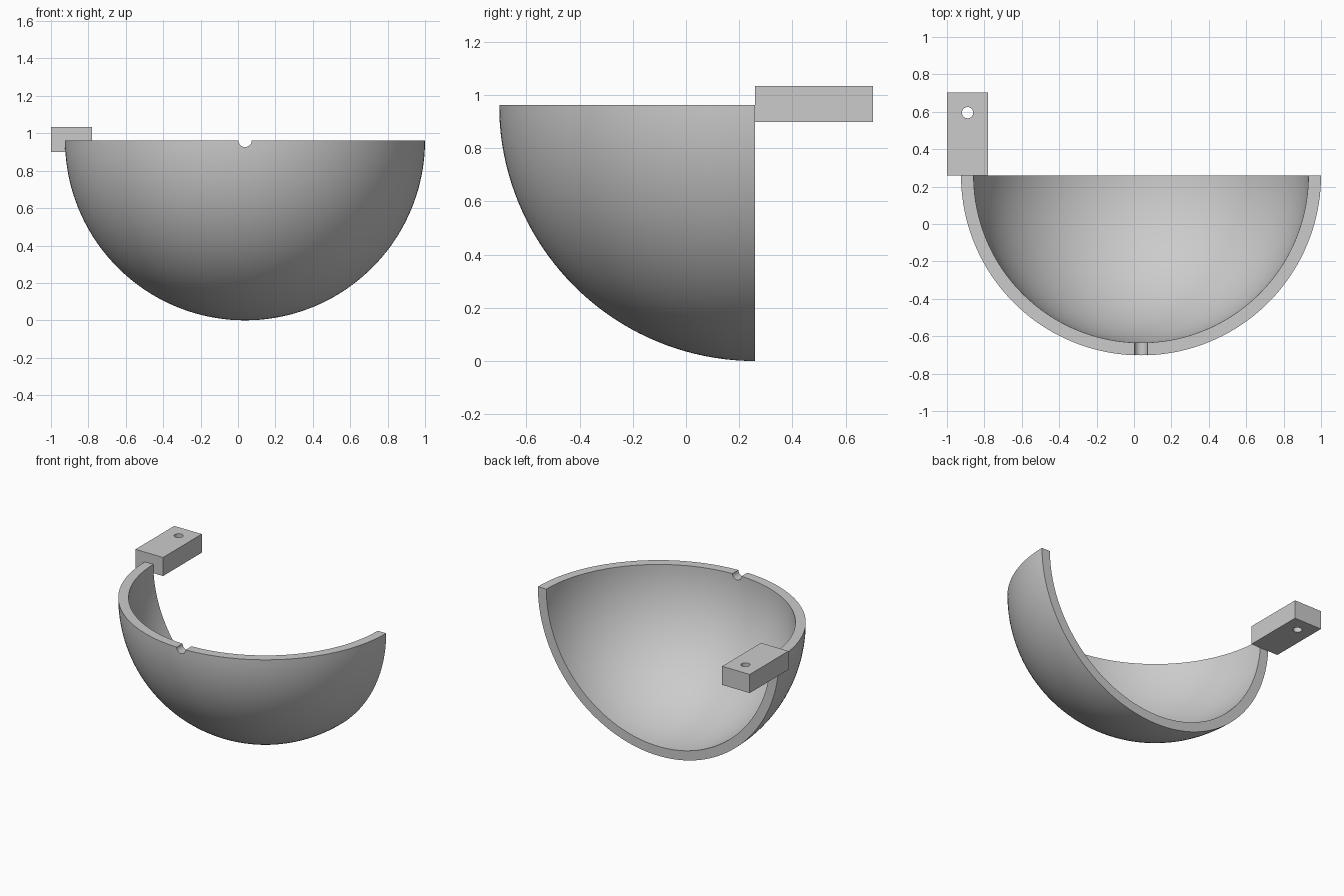
import bpy, bmesh, math
from mathutils import Matrix, Vector

cube = bpy.data.objects.get("Cube")
if cube:
    bpy.data.objects.remove(cube, do_unlink=True)

CENTER = Vector((0.0375, 0.26, 0.9625))
OUTER, INNER = 0.9625, 0.895
ARC, TURN = 40, 80

grey = bpy.data.materials.new("plain_grey")
grey.use_nodes = True
colour = (0.6, 0.6, 0.6, 1)
grey.diffuse_color = colour
grey.node_tree.nodes["Principled BSDF"].inputs["Base Color"].default_value = colour


def make_object(name, bm):
    bmesh.ops.recalc_face_normals(bm, faces=bm.faces)
    mesh = bpy.data.meshes.new(name)
    bm.to_mesh(mesh)
    bm.free()
    mesh.materials.append(grey)
    obj = bpy.data.objects.new(name, mesh)
    bpy.context.collection.objects.link(obj)
    return obj


def drill(obj, location, axis, radius, length):
    """Cut a round hole through an object, then shade it."""
    bm = bmesh.new()
    turn = Vector((0, 0, 1)).rotation_difference(Vector(axis)).to_matrix().to_4x4()
    bmesh.ops.create_cone(bm, cap_ends=True, segments=32, radius1=radius,
                          radius2=radius, depth=length,
                          matrix=Matrix.Translation(location) @ turn)
    cutter = make_object("hole_cutter", bm)
    cutter.hide_render = True
    mod = obj.modifiers.new("hole", 'BOOLEAN')
    mod.operation, mod.solver, mod.object = 'DIFFERENCE', 'EXACT', cutter
    bpy.ops.object.select_all(action='DESELECT')
    obj.select_set(True)
    bpy.context.view_layer.objects.active = obj
    bpy.ops.object.modifier_apply(modifier=mod.name)
    bpy.data.objects.remove(cutter, do_unlink=True)
    bpy.ops.object.shade_smooth_by_angle(angle=math.radians(30))


# Quarter-sphere bowl: a thick arc turned half way round, with flat back ends
bm = bmesh.new()


def arc_points(radius):
    angles = [i / ARC * math.pi / 2 for i in range(ARC + 1)]
    return [bm.verts.new(CENTER + radius * Vector((math.sin(a), 0, -math.cos(a))))
            for a in angles]


outer, inner = arc_points(OUTER), arc_points(INNER)
path = outer + inner[::-1]
edges = [bm.edges.new(pair) for pair in zip(path, path[1:])]
end = bmesh.ops.spin(bm, geom=path + edges, cent=CENTER, axis=(0, 0, 1),
                     angle=-math.pi, steps=TURN)["geom_last"]
last = [v for v in end if isinstance(v, bmesh.types.BMVert)]


def span(v):
    return (v.co - CENTER).length


middle = (OUTER + INNER) / 2
for ring in (path, last):
    big = sorted((v for v in ring if span(v) > middle), key=lambda v: v.co.z)
    small = sorted((v for v in ring if span(v) < middle), key=lambda v: v.co.z)
    for i in range(ARC):
        bm.faces.new((big[i], big[i + 1], small[i + 1], small[i]))
bmesh.ops.remove_doubles(bm, verts=bm.verts, dist=0.0005)
bowl = make_object("quarter_bowl", bm)
drill(bowl, (CENTER.x, -0.67, CENTER.z), (0, 1, 0), 0.036, 0.3)

# Mounting block with a screw hole, behind the right rim
bm = bmesh.new()
bmesh.ops.create_cube(bm, size=1, matrix=Matrix.Translation((-0.89, 0.481, 0.966))
                      @ Matrix.Diagonal((0.22, 0.442, 0.134, 1)))
block = make_object("mounting_block", bm)
drill(block, (-0.89, 0.595, 0.966), (0, 0, 1), 0.03, 0.4)
